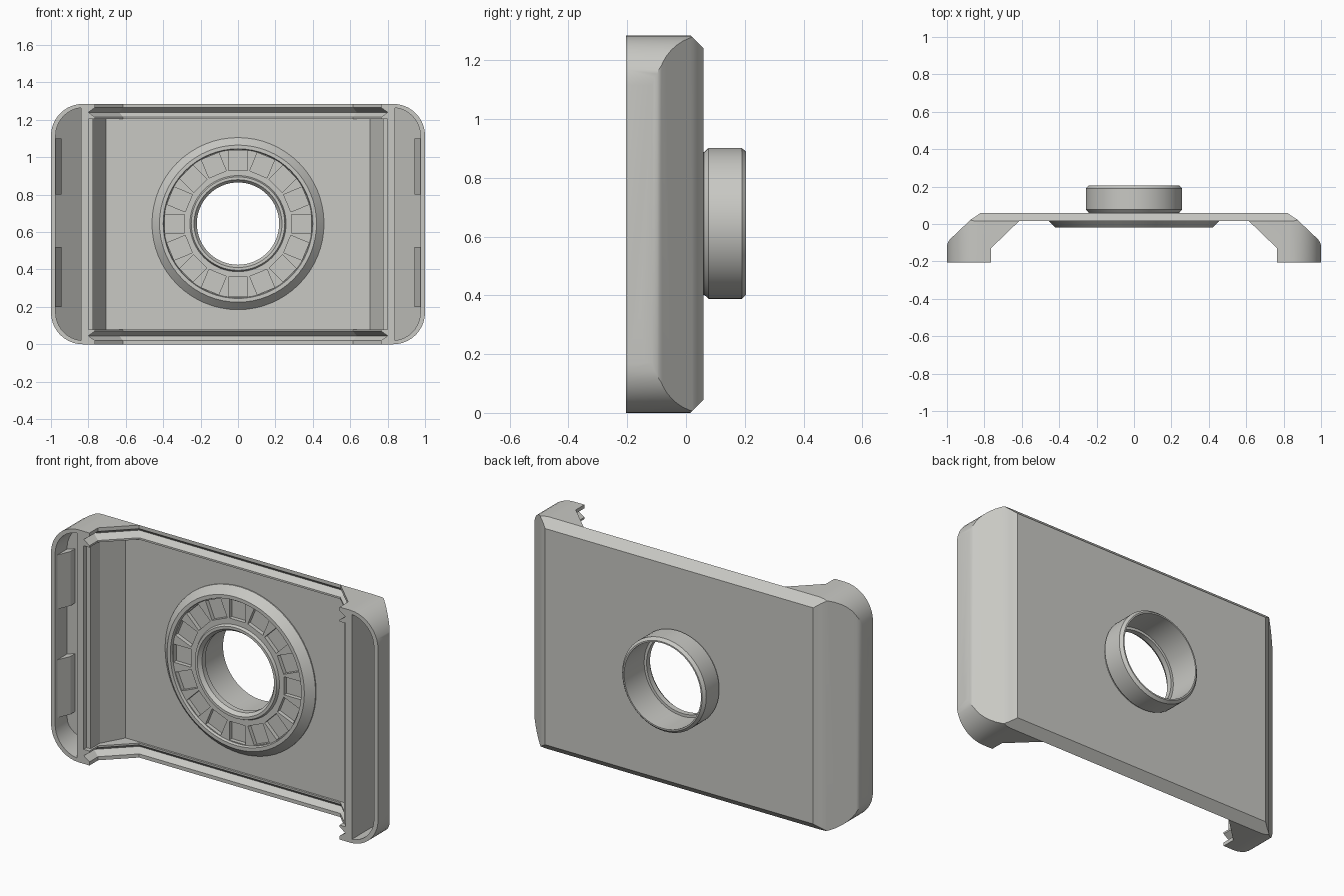
import bpy, bmesh, math
from mathutils import Matrix, Vector

if "Cube" in bpy.data.objects:
    bpy.data.objects.remove(bpy.data.objects["Cube"])

H = 1.285           # plate height
CZ = 0.645          # ring centre height
grey = bpy.data.materials.new("warm_grey")
grey.diffuse_color = (0.58, 0.58, 0.55, 1)
grey.use_nodes = True
grey.node_tree.nodes["Principled BSDF"].inputs["Base Color"].default_value = grey.diffuse_color


def make(name, bm):
    bmesh.ops.recalc_face_normals(bm, faces=bm.faces)
    me = bpy.data.meshes.new(name)
    bm.to_mesh(me)
    bm.free()
    me.materials.append(grey)
    ob = bpy.data.objects.new(name, me)
    bpy.context.collection.objects.link(ob)
    return ob


def loft(name, sections, axis):
    """Join matching 2D outlines placed along one axis: [(position, outline), ...]."""
    bm = bmesh.new()
    i = "xyz".index(axis)
    rings = []
    for t, pts in sections:
        ring = []
        for p in pts:
            co = list(p)
            co.insert(i, t)
            ring.append(bm.verts.new(co))
        rings.append(ring)
    bm.faces.new(rings[0])
    bm.faces.new(rings[-1])
    n = len(rings[0])
    for a, b in zip(rings, rings[1:]):
        for k in range(n):
            m = (k + 1) % n
            bm.faces.new((a[k], a[m], b[m], b[k]))
    return make(name, bm)


def prism(name, pts, axis, a, b):
    return loft(name, [(a, pts), (b, pts)], axis)


def boolean(ob, cutter, op='DIFFERENCE'):
    mod = ob.modifiers.new("cut", 'BOOLEAN')
    mod.operation, mod.solver, mod.object = op, 'EXACT', cutter
    bpy.context.view_layer.update()
    dg = bpy.context.evaluated_depsgraph_get()
    me = bpy.data.meshes.new_from_object(ob.evaluated_get(dg))
    ob.modifiers.clear()
    ob.data = me
    bpy.data.objects.remove(cutter)


def mirrored(half):
    """Close a left-hand outline with its mirror image."""
    return half + [(-x, y) for x, y in reversed(half)]


def rounded(hx, z0, z1, r, seg=10):
    pts = []
    for k, (sx, cz) in enumerate(((1, z1 - r), (-1, z1 - r), (-1, z0 + r), (1, z0 + r))):
        for s in range(seg + 1):
            t = math.pi / 2 * (k + s / seg)
            pts.append((sx * (hx - r) + r * math.cos(t), cz + r * math.sin(t)))
    return pts


def smooth(ob, angle=25):
    bpy.ops.object.select_all(action='DESELECT')
    ob.select_set(True)
    bpy.context.view_layer.objects.active = ob
    bpy.ops.object.shade_smooth_by_angle(angle=math.radians(angle))


# Cradle shell: rounded block shaped by its top and side outlines
shell = prism("cradle_shell", rounded(1.0, 0, H, 0.17), 'y', -0.205, 0.06)
outer = mirrored([(-1.1, -0.3), (-1.1, -0.25), (-1.0, -0.25), (-1.0, -0.115), (-0.995, -0.098),
                  (-0.985, -0.083), (-0.87, 0.026), (-0.85, 0.038), (-0.82, 0.06), (-0.82, 0.1)])
boolean(shell, prism("top_outline", outer, 'z', -0.1, H + 0.1), 'INTERSECT')
side = [(-0.3, 0), (0.015, 0), (0.06, 0.045), (0.06, H - 0.045), (0.015, H), (-0.3, H)]
boolean(shell, prism("side_outline", side, 'x', -1.2, 1.2), 'INTERSECT')

# Opening between the legs, then the deeper bay between the rails
opening = mirrored([(-0.765, -0.3), (-0.765, -0.13), (-0.615, 0.015)])
boolean(shell, prism("opening", opening, 'z', -0.1, H + 0.1))
bay = mirrored([(-0.80, -0.3), (-0.80, -0.18), (-0.775, -0.18), (-0.775, -0.10), (-0.705, 0.026)])
boolean(shell, prism("bay", bay, 'z', 0.08, H - 0.08))

# V groove along both rails
tip = mirrored([(-0.80, -0.3), (-0.80, -0.115), (-0.635, 0.045)])
for zc in (0.045, H - 0.045):
    boolean(shell, loft("groove", [(zc - 0.025, opening), (zc, tip), (zc + 0.025, opening)], 'z'))

# Hollow pocket in each leg
for s in (-1, 1):
    pocket = prism("pocket", rounded(0.975, 0.02, H - 0.02, 0.15), 'y', -0.3, 0.05)
    lim = [(1.0, -0.4), (0.975, -0.10), (0.84, 0.022), (0.84, -0.4)]
    boolean(pocket, prism("limit", [(s * x, y) for x, y in lim], 'z', -0.1, H + 0.1), 'INTERSECT')
    boolean(shell, pocket)

# Centre hole
hole = [(0.24 * math.cos(t * math.pi / 32), CZ + 0.24 * math.sin(t * math.pi / 32)) for t in range(64)]
boolean(shell, prism("hole", hole, 'y', -0.1, 0.2))
smooth(shell)

# Ramped stops inside the outer leg walls
ramp = [(0.985, -0.185), (0.975, -0.185), (0.945, -0.115), (0.945, -0.065), (0.985, -0.098)]
for s, side_name in ((-1, "left"), (1, "right")):
    for z0, z1, level in ((0.2, 0.52, "lower"), (0.8, 1.1, "upper")):
        prism(f"{side_name}_{level}_stop", [(s * x, y) for x, y in ramp], 'z', z0, z1)

# Ring with rear collar, revolved around the y axis
profile = [(0.22, 0.03), (0.22, 0.0), (0.235, -0.02), (0.25, -0.02), (0.257, -0.005),
           (0.396, -0.005), (0.40, -0.02), (0.42, -0.02), (0.46, 0.02), (0.46, 0.05),
           (0.25, 0.05), (0.243, 0.062), (0.257, 0.077), (0.257, 0.19), (0.243, 0.205),
           (0.235, 0.205), (0.235, 0.03)]
bm = bmesh.new()
N = 64
rows = [[bm.verts.new((r * math.cos(2 * math.pi * k / N), y, CZ + r * math.sin(2 * math.pi * k / N)))
         for r, y in profile] for k in range(N)]
for k in range(N):
    a, b = rows[k], rows[(k + 1) % N]
    for j in range(len(profile)):
        m = (j + 1) % len(profile)
        bm.faces.new((a[j], a[m], b[m], b[j]))
ring = make("ring_and_collar", bm)

# Sixteen square recesses around the ring
bm = bmesh.new()
for k in range(16):
    mat = (Matrix.Translation(Vector((0, 0, CZ))) @ Matrix.Rotation(math.pi / 8 * k, 4, 'Y')
           @ Matrix.Translation(Vector((0, -0.022, 0.3375))) @ Matrix.Diagonal((0.1, 0.08, 0.105, 1)))
    bmesh.ops.create_cube(bm, size=1, matrix=mat)
boolean(ring, make("recesses", bm))
smooth(ring)
